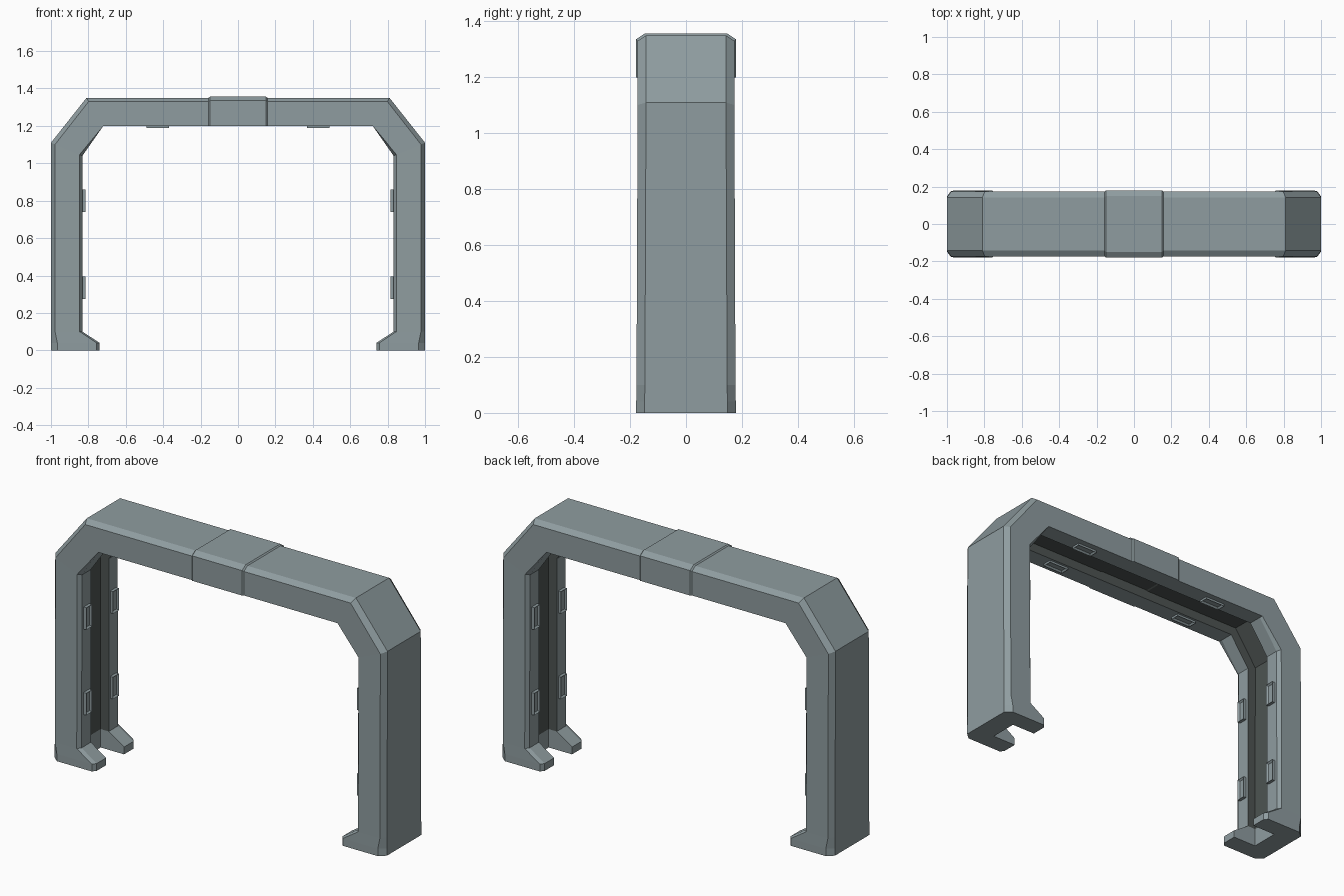
import bpy, bmesh
from mathutils import Vector

if "Cube" in bpy.data.objects:
    bpy.data.objects.remove(bpy.data.objects["Cube"])


def material(name, rgb):
    m = bpy.data.materials.new(name)
    m.diffuse_color = (*rgb, 1)
    m.use_nodes = True
    m.node_tree.nodes["Principled BSDF"].inputs["Base Color"].default_value = m.diffuse_color
    return m


GREY = material("grey metal", (0.275, 0.335, 0.35))
DARK = material("dark channel", (0.075, 0.088, 0.084))


def finish(bm, name, mats):
    bmesh.ops.recalc_face_normals(bm, faces=bm.faces)
    me = bpy.data.meshes.new(name)
    bm.to_mesh(me)
    bm.free()
    ob = bpy.data.objects.new(name, me)
    bpy.context.collection.objects.link(ob)
    for m in mats:
        me.materials.append(m)
    return ob


# Stations along the right half: outer x,z, inner x,z,
# inner chamfer fraction, channel floor fraction, half depth
STATIONS = [
    (1.0, 0.0, 0.74, 0.0, 0.06, 0.46, 0.178),
    (1.0, 0.04, 0.74, 0.04, 0.06, 0.46, 0.178),
    (1.0, 0.10, 0.832, 0.10, 0.09, 0.71, 0.177),
    (1.0, 1.11, 0.832, 1.04, 0.09, 0.70, 0.173),
    (0.81, 1.35, 0.72, 1.2, 0.0, 0.67, 0.173),
    (0.157, 1.35, 0.157, 1.2, 0.0, 0.67, 0.173),
    (0.150, 1.356, 0.150, 1.2, 0.0, 0.66, 0.179),
]


def section(st, side):
    """Channel-shaped cross-section with chamfered corners."""
    ox, oz, ix, iz, ch, fl, w = st
    o, i = Vector((ox * side, 0, oz)), Vector((ix * side, 0, iz))
    half = [(0, w - 0.03), (0.13, w), (1 - ch, w),
            (1, w - 0.02), (1, 0.077), (fl, 0.077)]
    pts = [(t, -y) for t, y in half] + [(t, y) for t, y in reversed(half)]
    return [o.lerp(i, t) + Vector((0, y, 0)) for t, y in pts]


# Gate frame: both legs, corners, beam and raised centre collar
bm = bmesh.new()
loops = [section(s, 1) for s in STATIONS] + [section(s, -1) for s in reversed(STATIONS)]
rings = [[bm.verts.new(p) for p in loop] for loop in loops]
n = len(rings[0])
for k, (a, b) in enumerate(zip(rings, rings[1:])):
    for j in range(n):
        f = bm.faces.new((a[j], a[(j + 1) % n], b[(j + 1) % n], b[j]))
        # channel walls and floor are dark above the feet
        if j in (4, 5, 6) and 2 <= k <= len(rings) - 4:
            f.material_index = 1
bm.faces.new(rings[0])
bm.faces.new(rings[-1])
finish(bm, "gate_frame", (GREY, DARK))


# Small framed plates on the inner strips
def plate(name, centre, size, normal):
    bm = bmesh.new()
    bmesh.ops.create_cube(bm, size=1)
    for v in bm.verts:
        v.co = Vector(c * s for c, s in zip(v.co, size)) + Vector(centre)
    bm.normal_update()
    nrm = Vector(normal)
    top = [f for f in bm.faces if f.normal.dot(nrm) > 0.9]
    bmesh.ops.inset_region(bm, faces=top, thickness=0.012)
    bmesh.ops.translate(bm, verts=top[0].verts, vec=-nrm * 0.009)
    finish(bm, name, (GREY,))


for sx in (-1, 1):
    for sy in (-1, 1):
        for z in (0.335, 0.80):
            plate("leg_plate", (sx * 0.826, sy * 0.115, z), (0.022, 0.05, 0.12), (-sx, 0, 0))
        plate("beam_plate", (sx * 0.43, sy * 0.115, 1.196), (0.12, 0.05, 0.016), (0, 0, -1))
